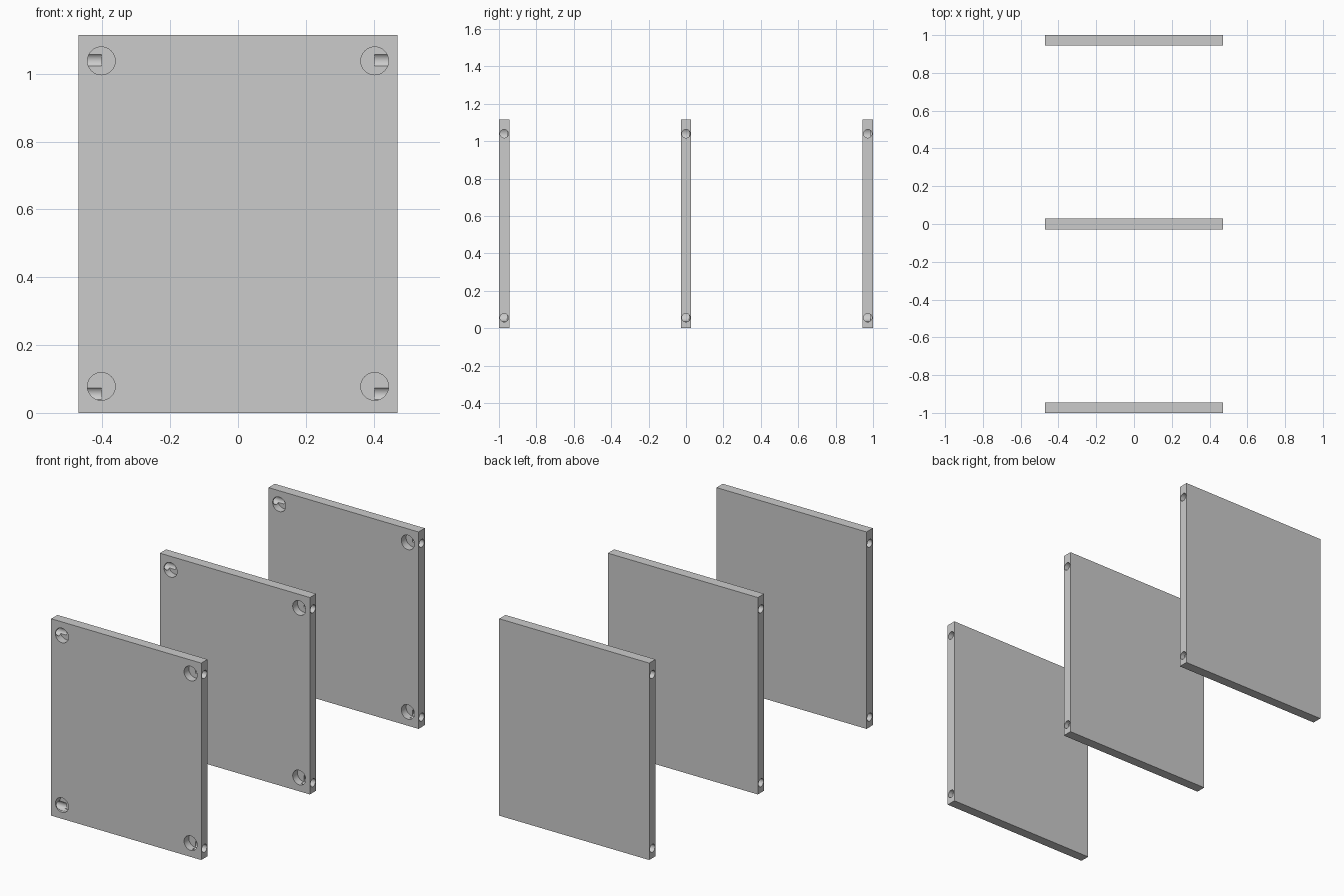
import bpy
from math import radians

if "Cube" in bpy.data.objects:
    bpy.data.objects.remove(bpy.data.objects["Cube"])

W, T, H = 0.94, 0.056, 1.115      # panel width, thickness, height
CAM_X, CAM_R, CAM_DEPTH = 0.403, 0.041, 0.043
BORE_R = 0.0225


def cylinder(name, radius, depth, loc, rot):
    bpy.ops.mesh.primitive_cylinder_add(vertices=32, radius=radius, depth=depth,
                                        location=loc, rotation=rot)
    ob = bpy.context.object
    ob.name = name
    ob.hide_render = True
    return ob


def cut(target, cutter):
    bpy.context.view_layer.objects.active = target
    mod = target.modifiers.new("cut", 'BOOLEAN')
    mod.operation = 'DIFFERENCE'
    mod.solver = 'EXACT'
    mod.object = cutter
    bpy.ops.object.modifier_apply(modifier=mod.name)
    bpy.data.objects.remove(cutter)


# Flat board
bpy.ops.mesh.primitive_cube_add(size=1, location=(0, 0, H / 2))
panel = bpy.context.object
panel.name = "middle_panel"
panel.scale = (W, T, H)
bpy.ops.object.transform_apply(location=True, rotation=False, scale=True)

# Blind cam-lock holes in the front, each met by a bore from the side edge
for side in (-1, 1):
    for cam_z, bore_z in ((0.078, 0.056), (1.038, 1.040)):
        cut(panel, cylinder("cam_cutter", CAM_R, 2 * CAM_DEPTH,
                            (side * CAM_X, -T / 2, cam_z), (radians(90), 0, 0)))
        inner, outer = CAM_X, W / 2 + 0.05
        cut(panel, cylinder("bore_cutter", BORE_R, outer - inner,
                            (side * (inner + outer) / 2, 0, bore_z), (0, radians(90), 0)))

bpy.ops.object.select_all(action='DESELECT')
panel.select_set(True)
bpy.context.view_layer.objects.active = panel
bpy.ops.object.shade_smooth_by_angle(angle=radians(30))

# Matching panels at the front and back
for name, y in (("front_panel", -1 + T / 2), ("back_panel", 1 - T / 2)):
    copy = panel.copy()
    copy.name = name
    copy.location.y = y
    bpy.context.collection.objects.link(copy)
